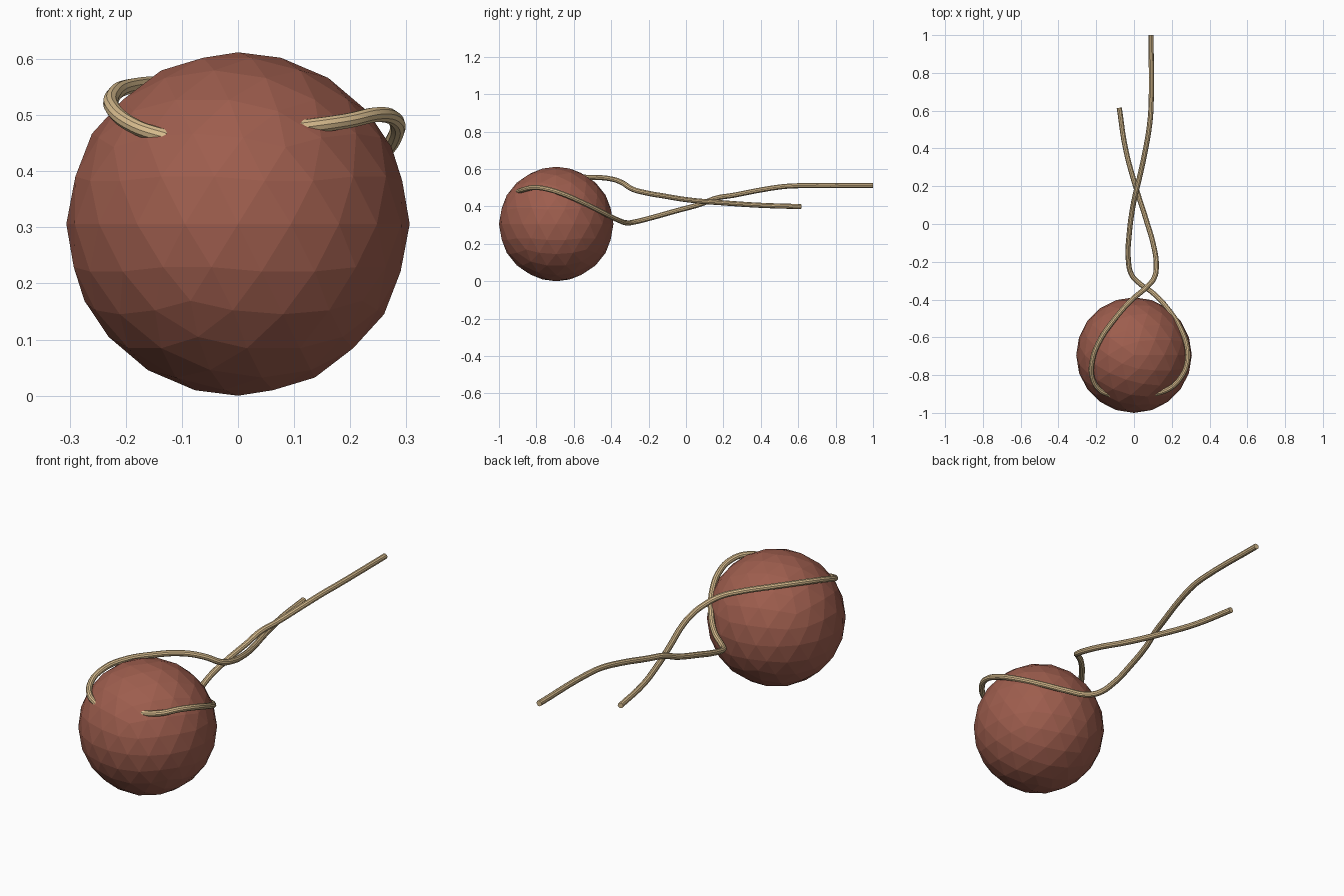
import bpy

def material(name, color):
    m = bpy.data.materials.new(name)
    m.diffuse_color = color
    return m

red = material("matte_red", (0.34, 0.11, 0.075, 1))
tan = material("stem_tan", (0.68, 0.50, 0.27, 1))

# Faceted ball
bpy.ops.mesh.primitive_ico_sphere_add(subdivisions=3, radius=0.306, location=(0, -0.694, 0.306))
ball = bpy.context.object
ball.name = "ball"
ball.data.materials.append(red)

# Round stems that hug the ball and twist around each other
def stem(name, points, radius=0.0138):
    cu = bpy.data.curves.new(name, 'CURVE')
    cu.dimensions = '3D'
    cu.bevel_depth = radius
    cu.bevel_resolution = 3
    cu.resolution_u = 5
    cu.use_fill_caps = True
    sp = cu.splines.new('BEZIER')
    sp.bezier_points.add(len(points) - 1)
    for bp, p in zip(sp.bezier_points, points):
        bp.co = p
        bp.handle_left_type = bp.handle_right_type = 'AUTO'
    ob = bpy.data.objects.new(name, cu)
    bpy.context.collection.objects.link(ob)
    bpy.context.view_layer.objects.active = ob
    bpy.ops.object.select_all(action='DESELECT')
    ob.select_set(True)
    bpy.ops.object.convert(target='MESH')
    ob = bpy.context.object
    ob.name = name
    ob.data.materials.append(tan)
    bpy.ops.object.shade_smooth_by_angle()

stem("short_stem", [
    (-0.125, -0.905, 0.460), (-0.18, -0.88, 0.478), (-0.222, -0.81, 0.510),
    (-0.220, -0.72, 0.538), (-0.188, -0.63, 0.552), (-0.10, -0.50, 0.555),
    (-0.01, -0.40, 0.547), (0.06, -0.34, 0.526), (0.107, -0.285, 0.492),
    (0.118, -0.22, 0.474), (0.105, -0.12, 0.456), (0.065, 0.02, 0.434),
    (0.008, 0.20, 0.419), (-0.045, 0.40, 0.406), (-0.078, 0.615, 0.399)])

stem("long_stem", [
    (0.09, -0.905, 0.475), (0.19, -0.87, 0.489), (0.25, -0.81, 0.501),
    (0.28, -0.74, 0.492), (0.282, -0.66, 0.467), (0.250, -0.56, 0.424),
    (0.18, -0.45, 0.370), (0.10, -0.365, 0.328), (0.03, -0.315, 0.312),
    (-0.012, -0.27, 0.318), (-0.03, -0.19, 0.338), (-0.025, -0.05, 0.377),
    (-0.008, 0.08, 0.413), (0.008, 0.16, 0.444), (0.03, 0.25, 0.459),
    (0.062, 0.40, 0.488), (0.083, 0.53, 0.507), (0.09, 0.62, 0.511), (0.09, 1.0, 0.511)])
